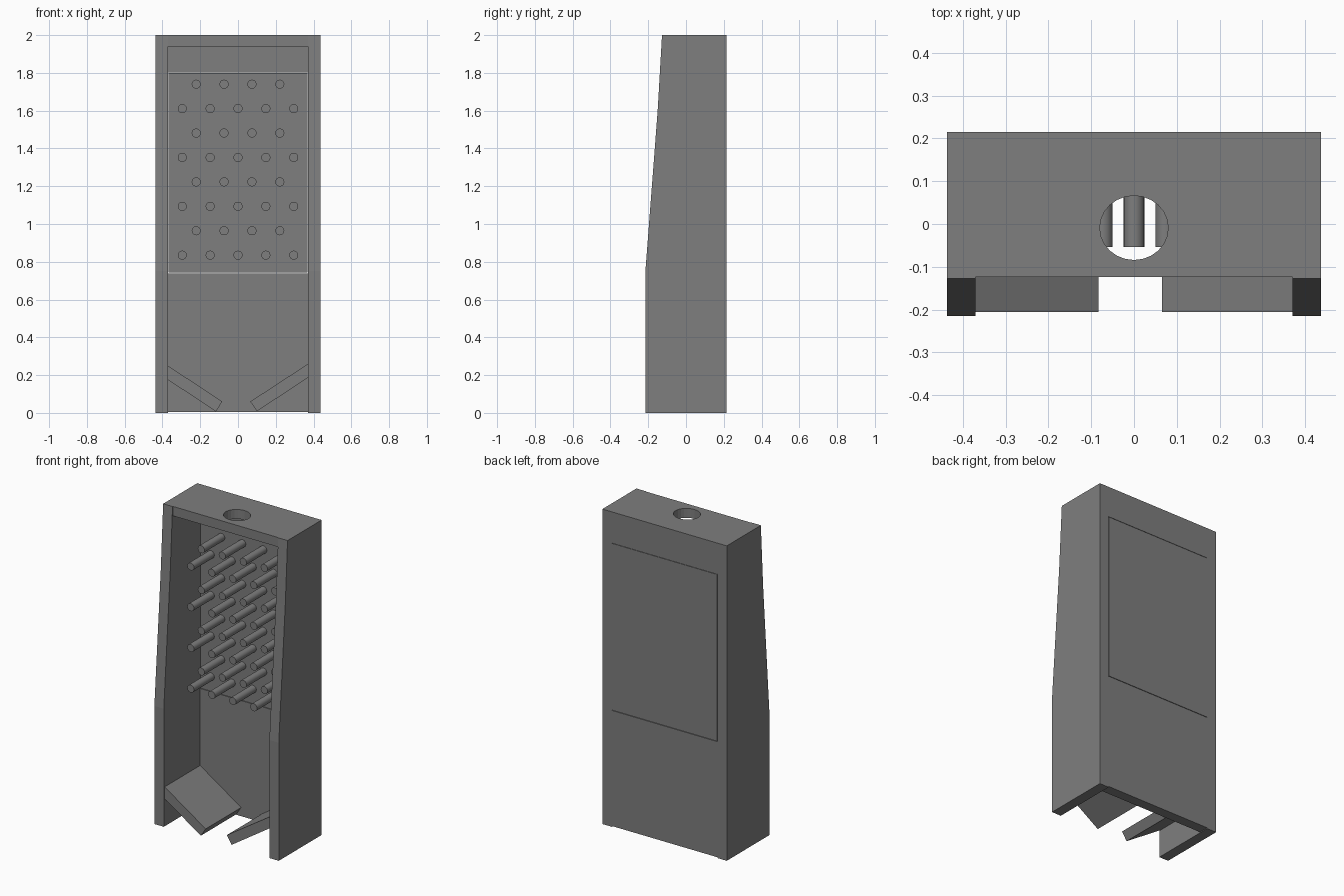
import bpy, bmesh, math

if "Cube" in bpy.data.objects:
    bpy.data.objects.remove(bpy.data.objects["Cube"])

# Dark grey material shared by every part
grey = bpy.data.materials.new("dark_grey")
grey.diffuse_color = (0.21, 0.21, 0.21, 1)
grey.use_nodes = True
grey.node_tree.nodes["Principled BSDF"].inputs["Base Color"].default_value = grey.diffuse_color


def prism(name, pts, axis, lo, hi):
    """Extrude a 2D outline along axis: 'X' takes (y, z), 'Y' takes (x, z)."""
    def place(p, d):
        return (d, p[0], p[1]) if axis == 'X' else (p[0], d, p[1])
    bm = bmesh.new()
    a = [bm.verts.new(place(p, lo)) for p in pts]
    b = [bm.verts.new(place(p, hi)) for p in pts]
    n = len(pts)
    bm.faces.new(a)
    bm.faces.new(b[::-1])
    for i in range(n):
        j = (i + 1) % n
        bm.faces.new((a[i], b[i], b[j], a[j]))
    bmesh.ops.recalc_face_normals(bm, faces=bm.faces)
    mesh = bpy.data.meshes.new(name)
    bm.to_mesh(mesh)
    bm.free()
    mesh.materials.append(grey)
    obj = bpy.data.objects.new(name, mesh)
    bpy.context.collection.objects.link(obj)
    return obj


def box(name, x0, x1, y0, y1, z0, z1):
    return prism(name, [(x0, z0), (x1, z0), (x1, z1), (x0, z1)], 'Y', y0, y1)


IN, OUT = 0.371, 0.437       # inner and outer half widths
BACK, WALL = 0.215, 0.15     # rear face and inner face of the back

# Tapered side walls
side = [(BACK, 0), (-0.215, 0), (-0.215, 0.75), (-0.15, 1.6),
        (-0.127, 2.0), (BACK, 2.0)]
for label, s in (("left", -1), ("right", 1)):
    prism(label + "_side_wall", side, 'X', *sorted((s * IN, s * OUT)))

# Back wall, with the peg panel set between hairline gaps
box("lower_back", -IN, IN, WALL, BACK, 0.005, 0.739)
box("peg_panel", -IN + 0.003, IN - 0.003, WALL, BACK, 0.742, 1.80)
box("upper_back", -IN, IN, WALL, BACK, 1.802, 1.94)

# Top plate with a round drop hole
top = box("top_plate", -IN, IN, -0.124, BACK, 1.94, 2.0)
bpy.ops.mesh.primitive_cylinder_add(vertices=24, radius=0.08, depth=0.3,
                                    location=(0, -0.009, 1.97))
cutter = bpy.context.object
cutter.name = "hole_cutter"
cutter.scale.y = 0.94
cutter.data.materials.append(grey)
cutter.hide_render = True
cutter.hide_set(True)
cut = top.modifiers.new("drop_hole", 'BOOLEAN')
cut.operation = 'DIFFERENCE'
cut.solver = 'EXACT'
cut.object = cutter

# Staggered rows of pegs
TIP, ROOT = -0.054, 0.17
for row in range(8):
    count = 5 if row % 2 == 0 else 4
    z = 0.835 + row * 0.1293
    for i in range(count):
        x = (i - (count - 1) / 2) * 0.1475
        bpy.ops.mesh.primitive_cylinder_add(
            vertices=20, radius=0.024, depth=ROOT - TIP,
            location=(x, (TIP + ROOT) / 2, z), rotation=(math.pi / 2, 0, 0))
        peg = bpy.context.object
        peg.name = f"peg_{row}_{i}"
        peg.data.materials.append(grey)
        bpy.ops.object.shade_smooth_by_angle()

# Sloping outlet ramps
prism("left_ramp", [(-IN, 0.25), (-0.083, 0.06), (-0.117, 0.008), (-IN, 0.175)],
      'Y', -0.206, WALL)
prism("right_ramp", [(IN, 0.26), (0.065, 0.06), (0.1, 0.008), (IN, 0.187)],
      'Y', -0.206, WALL)
